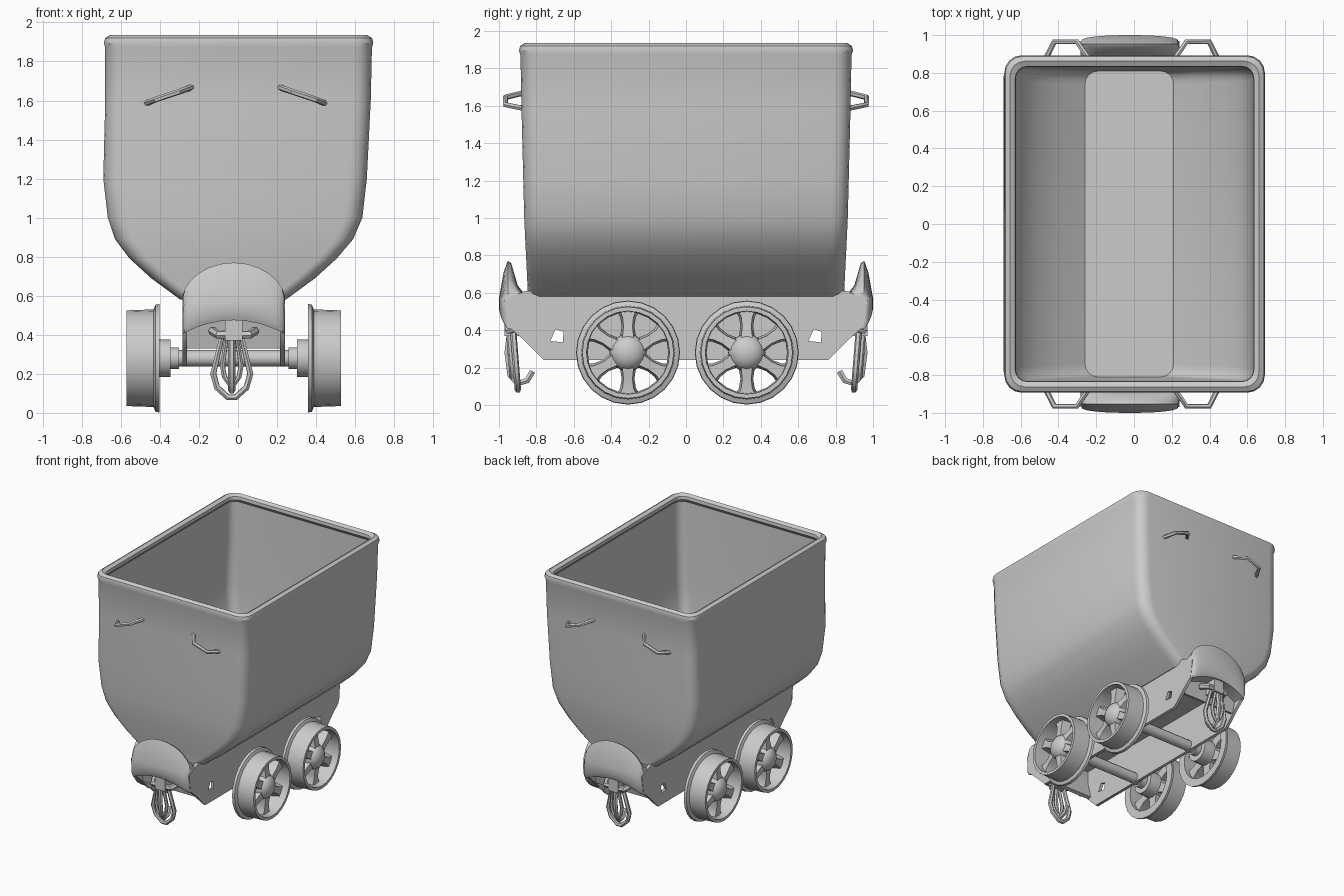
import bpy, bmesh, math
from mathutils import Vector

if "Cube" in bpy.data.objects:
    bpy.data.objects.remove(bpy.data.objects["Cube"])

CX = -0.022          # running gear sits slightly off centre
AXLE_Z = 0.28


def finish(name, bm, angle=35):
    bmesh.ops.recalc_face_normals(bm, faces=bm.faces)
    me = bpy.data.meshes.new(name)
    bm.to_mesh(me)
    bm.free()
    me.shade_smooth()
    me.set_sharp_from_angle(angle=math.radians(angle))
    ob = bpy.data.objects.new(name, me)
    bpy.context.collection.objects.link(ob)
    return ob


def loft(bm, rings, caps=True, closed=False):
    """Skin a list of equal-length closed rings."""
    vr = [[bm.verts.new(p) for p in r] for r in rings]
    n = len(vr[0])
    pairs = list(zip(vr, vr[1:])) + ([(vr[-1], vr[0])] if closed else [])
    for a, b in pairs:
        for i in range(n):
            j = (i + 1) % n
            bm.faces.new((a[i], a[j], b[j], b[i]))
    if caps and not closed:
        bm.faces.new(vr[0])
        bm.faces.new(vr[-1])


def lathe_x(bm, profile, centre, side, n=24, closed=False):
    """Turn an (x offset, radius) profile around the x axis."""
    loft(bm, [[(CX + side * x, centre[0] + r * math.cos(2 * math.pi * k / n),
                centre[1] + r * math.sin(2 * math.pi * k / n)) for k in range(n)]
              for x, r in profile], closed=closed)


def box(name, centre, size, rot_x=0):
    bm = bmesh.new()
    bmesh.ops.create_cube(bm, size=1)
    ob = finish(name, bm)
    ob.location, ob.scale, ob.rotation_euler = centre, size, (rot_x, 0, 0)
    return ob


def curve_mesh(name, splines, cyclic, bevel=0.0, extrude=0.0, flat=False):
    cu = bpy.data.curves.new(name, 'CURVE')
    cu.dimensions = '2D' if flat else '3D'
    if flat:
        cu.fill_mode = 'BOTH'
    cu.bevel_depth, cu.bevel_resolution, cu.extrude = bevel, 1, extrude
    cu.use_fill_caps = not flat
    for pts in splines:
        sp = cu.splines.new('POLY')
        sp.points.add(len(pts) - 1)
        for p, co in zip(sp.points, pts):
            p.co = (*co, 0, 1) if flat else (*co, 1)
        sp.use_cyclic_u = cyclic
    ob = bpy.data.objects.new(name, cu)
    bpy.context.collection.objects.link(ob)
    bpy.ops.object.select_all(action='DESELECT')
    ob.select_set(True)
    bpy.context.view_layer.objects.active = ob
    bpy.ops.object.convert(target='MESH')
    ob = bpy.context.object
    ob.data.shade_smooth()
    ob.data.set_sharp_from_angle(angle=math.radians(50))
    return ob


# Tub: rounded-rectangle rings up the outside, over the lip, down the inside
def rounded_rect(cx, hx, hy, r, z, seg=4):
    pts = []
    for q, (sx, sy) in enumerate([(1, 1), (-1, 1), (-1, -1), (1, -1)]):
        for k in range(seg + 1):
            a = math.pi / 2 * (q + k / seg)
            pts.append((cx + sx * (hx - r) + r * math.cos(a),
                        sy * (hy - r) + r * math.sin(a), z))
    return pts


levels = [(0.58, -0.025, 0.27, 0.845), (0.69, -0.025, 0.42, 0.85),
          (0.79, -0.025, 0.53, 0.855), (0.89, -0.02, 0.61, 0.86),
          (1.00, -0.015, 0.652, 0.865), (1.20, -0.015, 0.675, 0.87),
          (1.60, 0.0, 0.68, 0.88), (1.87, 0.003, 0.683, 0.885)]
rings = [rounded_rect(c, x, y, 0.09, z) for z, c, x, y in levels]
for z, inset in [(1.895, -0.006), (1.92, 0.0), (1.935, 0.025), (1.92, 0.052), (1.895, 0.055)]:
    rings.append(rounded_rect(0.003, 0.684 - inset, 0.887 - inset, 0.09 - inset / 2, z))
for z, c, x, y in reversed(levels):
    rings.append(rounded_rect(c, x - 0.035, y - 0.035, 0.07, z + (0.03 if z < 1 else 0)))
bm = bmesh.new()
loft(bm, rings)
finish("tub", bm)

# Tub handles, four bent bars
for sx in (-1, 1):
    for sy in (-1, 1):
        path = [(0.46, 0.865, 1.585), (0.41, 0.965, 1.605), (0.29, 0.965, 1.645), (0.22, 0.865, 1.67)]
        curve_mesh("tub_handle", [[(sx * x - 0.012, sy * y, z) for x, y, z in path]], False, 0.015)

# Chassis side plates with diamond holes
half = [(0.76, 0.24), (0.87, 0.35), (0.95, 0.42), (0.97, 0.56), (0.86, 0.61)]
outline = half + [(-y, z) for y, z in reversed(half)]
holes = [[(s * 0.69 + 0.035 * a, 0.37 + 0.035 * b) for a, b in ((-1, -0.8), (0.9, -1), (1, 0.6), (-0.2, 1))]
         for s in (-1, 1)]
for s in (-1, 1):
    plate = curve_mesh("chassis_side_plate", [outline] + holes, True, extrude=0.012, flat=True)
    plate.rotation_euler = (math.pi / 2, 0, math.pi / 2)
    plate.location.x = CX + s * 0.25

# Chassis deck and end plates
box("chassis_deck", (CX, 0, 0.585), (0.5, 1.72, 0.03))
for s in (-1, 1):
    box("chassis_end_plate", (CX, s * 0.86, 0.45), (0.49, 0.03, 0.24), s * -0.25)

# Buffers: horn-shaped section swept across the width, rounded at the sides
for s in (-1, 1):
    bm = bmesh.new()
    rings = []
    for k in range(13):
        t = -math.cos(math.pi * k / 12)
        c = math.sqrt(max(0, 1 - t * t))
        top = 0.60 + 0.17 * c ** 1.2
        low = 0.405 + 0.07 * (1 - t * t)
        out = 0.96 + 0.04 * c ** 0.6
        prof = [(0.85, low), (out - 0.02, low), (out, low + 0.04), (out, 0.57),
                (out - 0.025, top - 0.06 * c), (0.953, top), (0.935, top - 0.01),
                (0.90, 0.59 + 0.05 * c), (0.85, 0.575)]
        rings.append([(CX + 0.26 * t, s * y, z) for y, z in prof])
    loft(bm, rings)
    finish("buffer", bm, 50)

# Couplings: bracket, outer link, inner link and hook
for s in (-1, 1):
    yc = s * 0.925
    box("coupling_block", (CX, s * 0.92, 0.43), (0.09, 0.10, 0.12))
    curve_mesh("coupling_bracket", [[(CX + x, s * y, z) for x, y, z in
               ((-0.11, 0.88, 0.42), (-0.08, 0.95, 0.40), (0.08, 0.95, 0.40), (0.11, 0.88, 0.42))]], False, 0.022)
    link = [(0.045, 0.41), (0.095, 0.20), (0.075, 0.13), (0.02, 0.08)]
    for name, k, dy, rad in (("coupling_outer_link", 1.0, 0.0, 0.017), ("coupling_inner_link", 0.5, 0.025, 0.014)):
        pts = [(x * k, 0.41 + (z - 0.41) * (1 if k == 1 else 0.8)) for x, z in link]
        pts += [(-x, z) for x, z in reversed(pts)]
        curve_mesh(name, [[(CX - 0.01 + x, yc + s * (dy + (0.41 - z) * -0.08), z) for x, z in pts]], True, rad)
    curve_mesh("coupling_hook", [[(CX - 0.01, s * y, z) for y, z in
               ((0.94, 0.40), (0.955, 0.28), (0.94, 0.16), (0.90, 0.115), (0.85, 0.13), (0.82, 0.18))]], False, 0.018)

# Wheelsets: flanged rim, spokes, hub and axle
rim = [(0.55, 0.245), (0.41, 0.25), (0.40, 0.275), (0.38, 0.278), (0.38, 0.215), (0.55, 0.222)]
hub = [(0.28, 0.055), (0.325, 0.055), (0.325, 0.095), (0.46, 0.10), (0.49, 0.097),
       (0.52, 0.08), (0.54, 0.05), (0.548, 0.015)]
for yc in (-0.31, 0.325):
    centre = (yc, AXLE_Z)
    bm = bmesh.new()
    lathe_x(bm, [(-0.4, 0.042), (0.4, 0.042)], centre, 1, 12)
    finish("axle", bm)
    for s in (-1, 1):
        bm = bmesh.new()
        lathe_x(bm, rim, centre, s, closed=True)
        finish("wheel_rim", bm)
        bm = bmesh.new()
        lathe_x(bm, hub, centre, s, 16)
        finish("wheel_hub", bm, 40)
        bm = bmesh.new()
        for k in range(6):
            a = math.pi * (k / 3 + 1 / 6)
            u, v = Vector((0, math.cos(a), math.sin(a))), Vector((0, -math.sin(a), math.cos(a)))
            base = Vector((CX, *centre))
            # wide at the hub, narrow in the middle, flared at the rim
            loft(bm, [[base + u * r + v * (w * i) + Vector((s * x, 0, 0))
                       for i, x in ((-1, 0.42), (1, 0.42), (0.7, xo), (-0.7, xo))]
                      for r, w, xo in ((0.07, 0.045, 0.51), (0.14, 0.034, 0.50), (0.19, 0.042, 0.495), (0.228, 0.065, 0.495))])
        finish("wheel_spokes", bm)
